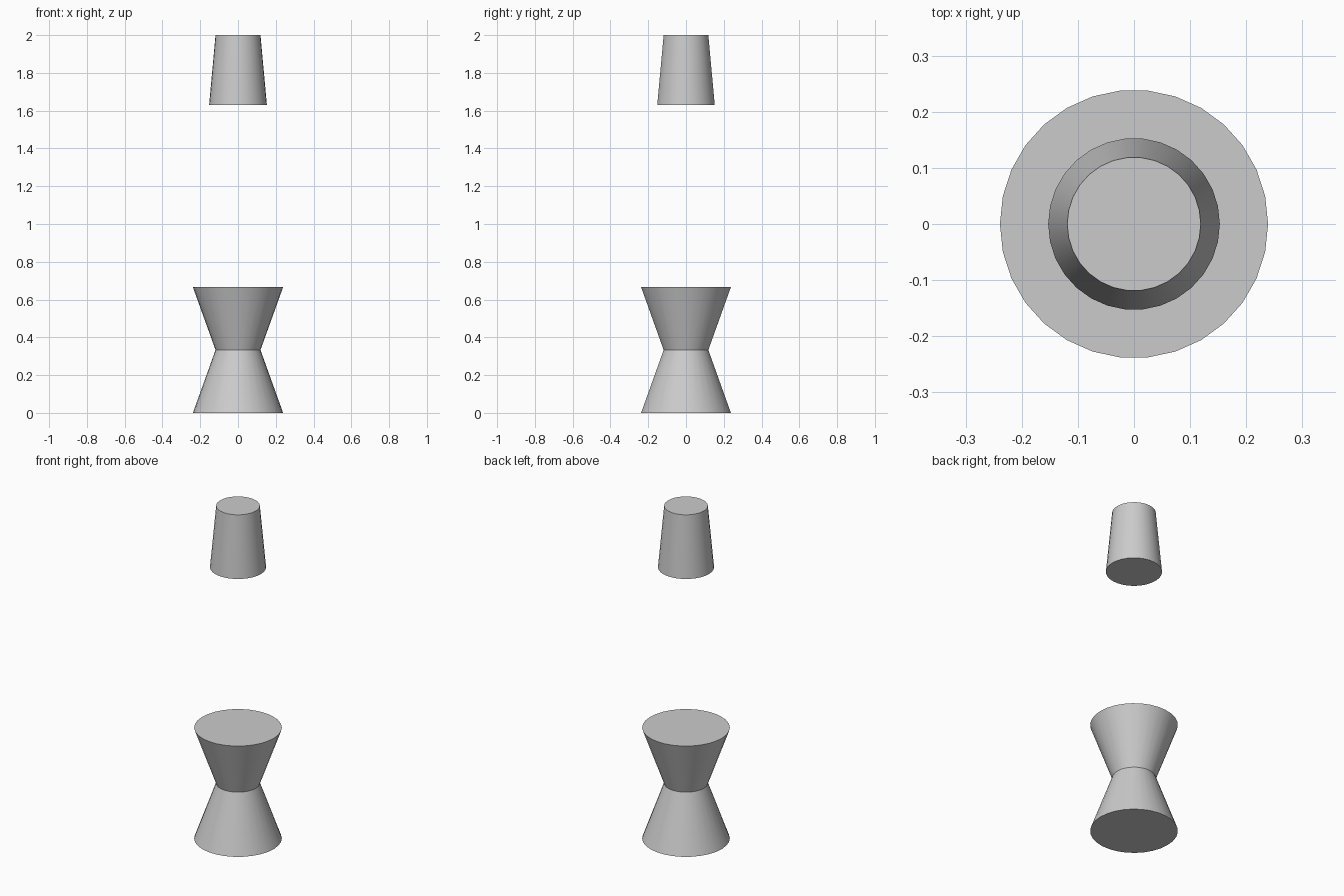
import bpy, bmesh
from math import cos, sin, tau, radians

if "Cube" in bpy.data.objects:
    bpy.data.objects.remove(bpy.data.objects["Cube"])

SIDES = 30


def lathe(name, profile):
    """Closed solid of revolution from (radius, z) pairs, bottom to top."""
    bm = bmesh.new()
    rings = [[bm.verts.new((r * cos(tau * i / SIDES), r * sin(tau * i / SIDES), z))
              for i in range(SIDES)] for r, z in profile]
    for low, high in zip(rings, rings[1:]):
        for i in range(SIDES):
            j = (i + 1) % SIDES
            bm.faces.new((low[i], low[j], high[j], high[i]))
    bm.faces.new(rings[0][::-1])
    bm.faces.new(rings[-1])
    mesh = bpy.data.meshes.new(name)
    bm.to_mesh(mesh)
    bm.free()
    obj = bpy.data.objects.new(name, mesh)
    bpy.context.collection.objects.link(obj)
    bpy.ops.object.select_all(action='DESELECT')
    obj.select_set(True)
    bpy.context.view_layer.objects.active = obj
    bpy.ops.object.shade_smooth_by_angle(angle=radians(30))
    return obj


# Hourglass pedestal: two mirrored tapers meeting at the waist
lathe("hourglass_base", [(0.239, 0), (0.119, 0.333), (0.239, 0.666)])

# Tapered cap floating above the base
lathe("upper_taper", [(0.153, 1.63), (0.119, 2.0)])
